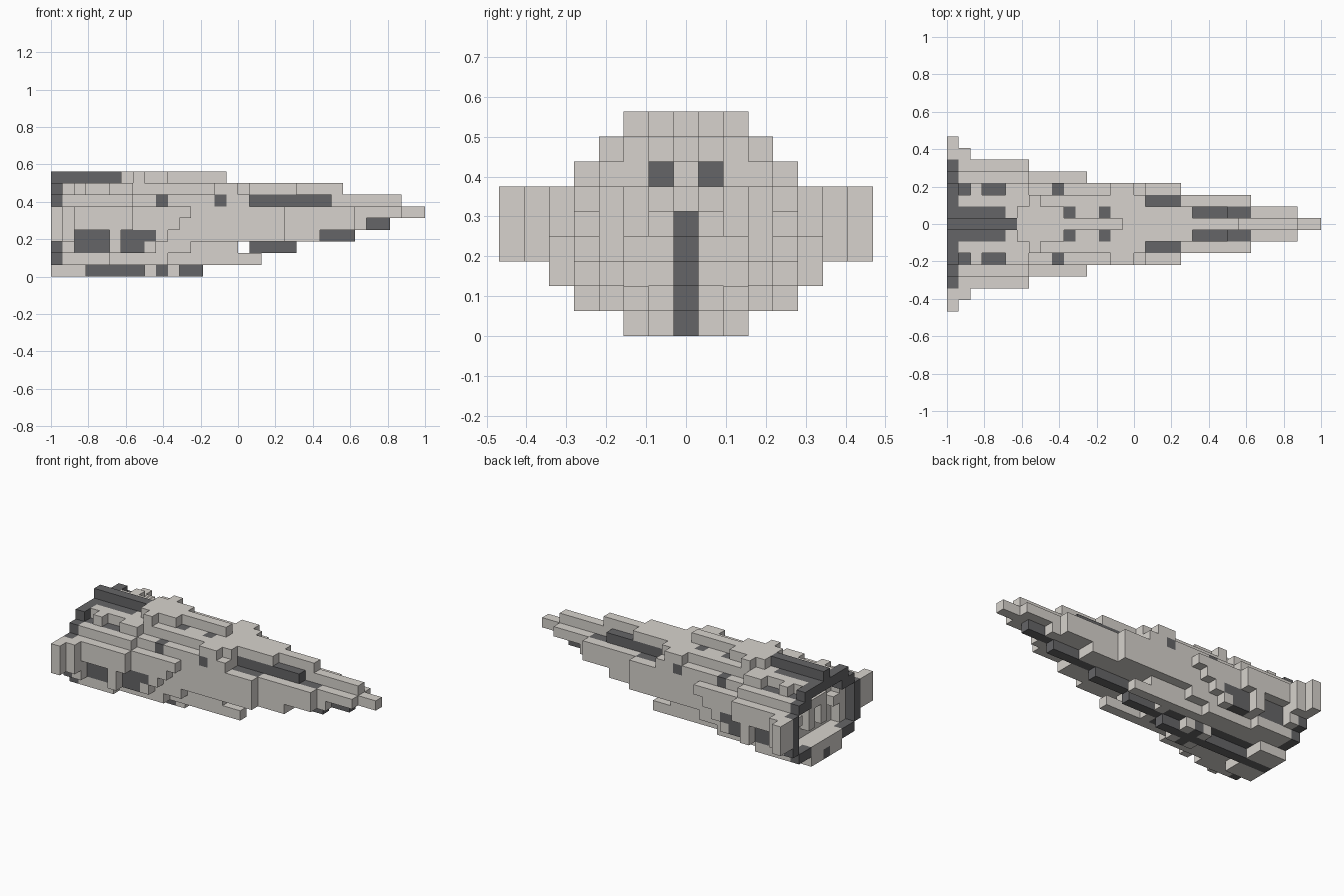
import bpy, bmesh
from mathutils import Vector

if "Cube" in bpy.data.objects:
    bpy.data.objects.remove(bpy.data.objects["Cube"], do_unlink=True)

UNIT = 1 / 16          # edge of one building block
cells = {}             # block position -> (part name, material)


def make_material(name, colour):
    mat = bpy.data.materials.new(name)
    mat.use_nodes = True
    mat.diffuse_color = colour
    bsdf = mat.node_tree.nodes["Principled BSDF"]
    bsdf.inputs["Base Color"].default_value = colour
    bsdf.inputs["Roughness"].default_value = 0.8
    return mat


light = make_material("pale warm grey", (0.68, 0.65, 0.61, 1))
dark = make_material("dark grey", (0.13, 0.13, 0.135, 1))


def block(part, mat, x, y, z):
    """Fill half-open x and z ranges and an inclusive y range on both sides."""
    for i in range(*x):
        for j in range(y[0], y[1] + 1):
            for k in range(*z):
                for side in (j, -j):
                    if mat is None:
                        cells.pop((i, side, k), None)
                    else:
                        cells[i, side, k] = (part, mat)


def carve(x, y, z):
    block(None, None, x, y, z)


def deck(part, level, ends):
    """One hull layer: forward end of each row, from the centre outwards."""
    for row, end in enumerate(ends):
        block(part, light, (0, end), (row, row), (level, level + 1))


# Stepped hull layers, keel to upper deck
deck("keel_plate", 0, [3, 3, 3])
deck("belly", 1, [14, 14, 18, 10, 5])
deck("lower_hull", 2, [16, 16, 16, 12, 9, 6])
deck("main_hull", 3, [23, 23, 23, 20, 10, 6, 2, 1])
deck("main_hull", 4, [27, 27, 26, 20, 11, 7, 2, 1])
deck("main_hull", 5, [32, 30, 26, 20, 12, 7, 2, 1])
deck("upper_hull", 6, [30, 24, 17, 17, 7])
deck("upper_deck", 7, [25, 21, 17])

# Spine on the upper deck, dark at the rear
block("spine", light, (6, 15), (0, 0), (8, 9))
block("spine", light, (6, 10), (1, 1), (8, 9))
block("spine", light, (7, 8), (2, 2), (8, 9))
block("rear_spine", dark, (0, 6), (0, 0), (8, 9))
block("rear_deck_panel", dark, (0, 5), (0, 1), (7, 8))

# Raised blocks along the upper deck
for start, stop in ((2, 3), (5, 7), (14, 16)):
    block("deck_block", light, (start, stop), (3, 3), (7, 8))

# Dark keel stepping up to the bow
for level, start, stop in ((0, 0, 13), (1, 3, 17), (2, 17, 21), (3, 20, 26), (4, 24, 29)):
    block("keel", dark, (start, stop), (0, 0), (level, level + 1))
block("belly_panel", dark, (3, 13), (1, 1), (1, 2))
block("keel_bracket", light, (8, 11), (1, 1), (0, 1))
block("bracket_hatch", dark, (9, 10), (1, 1), (0, 1))

# Recessed dark side panels
carve((2, 5), (5, 5), (2, 4))
block("side_panel", dark, (2, 5), (4, 4), (2, 4))
block("side_panel", dark, (6, 9), (4, 4), (3, 4))
block("side_panel", dark, (6, 8), (4, 4), (2, 3))

# Dark deck panels and hatches
block("bow_panel", dark, (17, 24), (1, 1), (6, 7))
block("bow_panel", dark, (21, 26), (1, 1), (5, 6))
block("bow_panel", dark, (17, 20), (2, 2), (5, 6))
for start, stop in ((1, 2), (3, 5), (9, 10), (14, 15)):
    block("deck_hatch", dark, (start, stop), (3, 3), (6, 7))
for start in (10, 13):
    block("roof_hatch", dark, (start, start + 1), (1, 1), (7, 8))

# Hollow stern
carve((0, 1), (4, 4), (2, 6))
carve((0, 2), (0, 3), (2, 6))
carve((0, 2), (0, 2), (6, 7))

# Stern ring
for y, z in (((2, 3), (7, 8)), ((3, 4), (6, 7)), ((5, 5), (2, 6)), ((3, 4), (1, 2))):
    block("stern_ring", dark, (0, 1), y, z)

# Engine core inside the stern
block("engine_core", light, (1, 2), (1, 1), (3, 6))
block("engine_core", light, (1, 2), (0, 0), (5, 6))
block("engine_strut", light, (1, 2), (3, 3), (4, 5))
block("engine_nozzle", dark, (2, 3), (0, 0), (3, 5))


def build(part, mat, members):
    """Skin the outward faces of a part and merge flat neighbours."""
    bm = bmesh.new()
    corners = {}

    def vertex(p):
        key = tuple(round(c * 2) for c in p)
        if key not in corners:
            corners[key] = bm.verts.new(
                ((p[0] + 0.5) * UNIT - 1, p[1] * UNIT, (p[2] + 0.5) * UNIT))
        return corners[key]

    for cell in members:
        for axis in range(3):
            for sign in (-1, 1):
                neighbour = list(cell)
                neighbour[axis] += sign
                if tuple(neighbour) in cells:
                    continue
                loop = []
                for a, b in ((-1, -1), (1, -1), (1, 1), (-1, 1)):
                    p = Vector(cell)
                    p[axis] += sign / 2
                    p[(axis + 1) % 3] += a / 2
                    p[(axis + 2) % 3] += b / 2
                    loop.append(vertex(p))
                bm.faces.new(loop[::sign])
    bmesh.ops.dissolve_limit(bm, angle_limit=0.01, verts=bm.verts[:], edges=bm.edges[:])
    mesh = bpy.data.meshes.new(part)
    bm.to_mesh(mesh)
    bm.free()
    mesh.materials.append(mat)
    bpy.context.collection.objects.link(bpy.data.objects.new(part, mesh))


# One object for each part
parts = {}
for position, label in cells.items():
    parts.setdefault(label, []).append(position)
for (part, mat), members in parts.items():
    build(part, mat, members)
